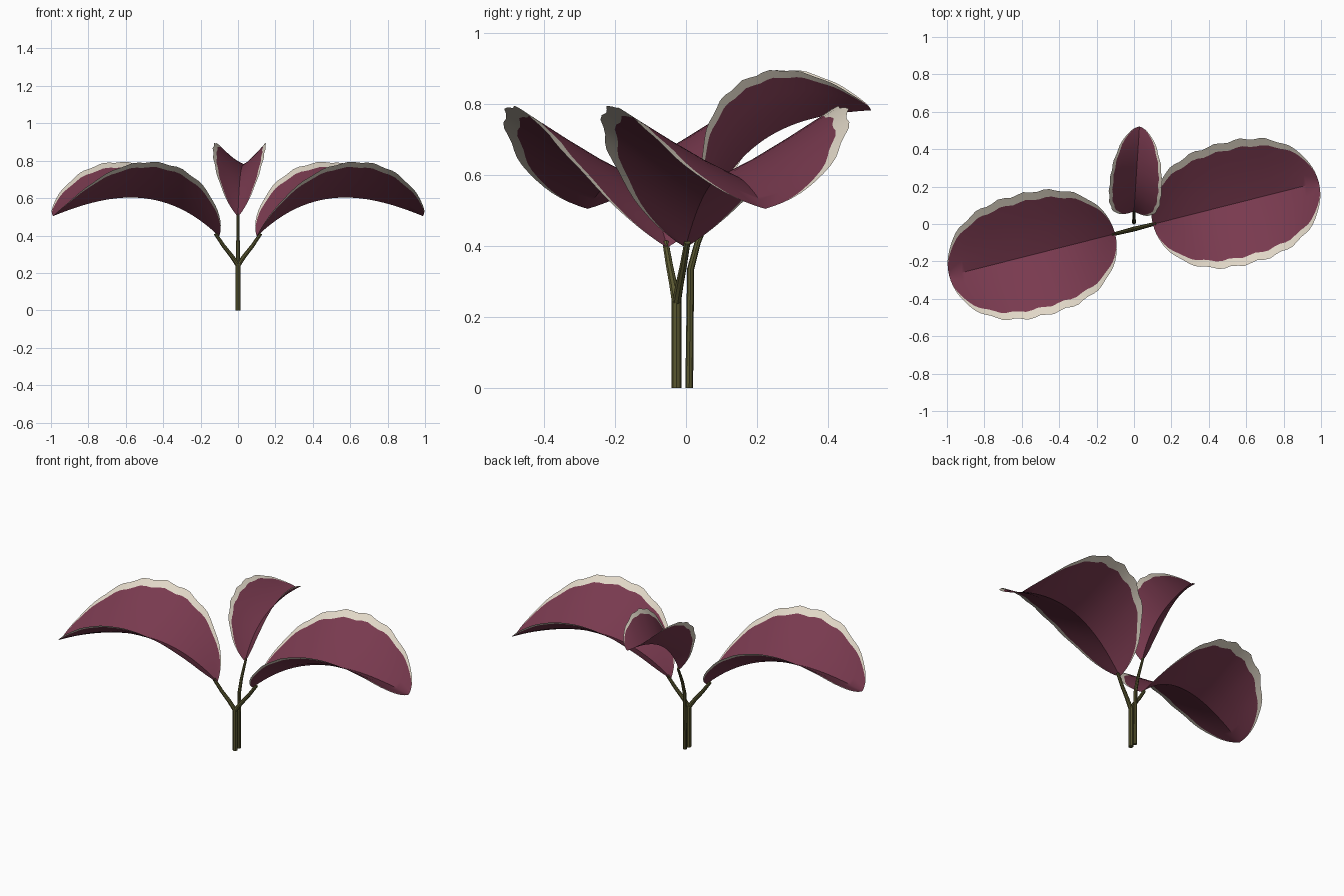
import bpy
import bmesh
from math import sin, cos, pi, radians
from mathutils import Matrix, Vector

cube = bpy.data.objects.get("Cube")
if cube:
    bpy.data.objects.remove(cube, do_unlink=True)


def make_material(name, rgb):
    mat = bpy.data.materials.new(name)
    mat.use_nodes = True
    color = (*rgb, 1.0)
    mat.diffuse_color = color
    mat.node_tree.nodes["Principled BSDF"].inputs["Base Color"].default_value = color
    return mat


PURPLE = make_material("leaf purple", (0.19, 0.042, 0.078))
CREAM = make_material("leaf edge cream", (0.75, 0.68, 0.57))
OLIVE = make_material("stem olive", (0.10, 0.095, 0.03))

LENGTH = 0.915
ROWS = 40
COLUMNS = (-1, -0.87, -0.6, -0.3, 0, 0.3, 0.6, 0.87, 1)


def smooth(obj):
    bpy.ops.object.select_all(action="DESELECT")
    obj.select_set(True)
    bpy.context.view_layer.objects.active = obj
    bpy.ops.object.shade_smooth_by_angle(angle=radians(35))


def make_leaf(name, base, yaw, pitch=0, scale=1, spread=1, lift=1):
    """Arched oval blade folded up along its midrib, with a pale rim."""
    place = (Matrix.Translation(base) @ Matrix.Rotation(radians(yaw), 4, "Z")
             @ Matrix.Rotation(radians(-pitch), 4, "Y") @ Matrix.Scale(scale, 4))
    bm = bmesh.new()
    grid = []
    for i in range(ROWS + 1):
        t = (1 - cos(pi * i / ROWS)) / 2
        u = LENGTH * t
        ripple = 1 + 0.02 * sin(14 * pi * t)
        half = 0.33 * max(0, 1 - abs(2 * t - 1) ** 2.4) ** 0.5 * ripple
        arch = 0.94 * u - 1.23 * u ** 2 + 0.364 * u ** 3
        rise = 0.58 * (1 - 0.5 * t ** 6) * half * lift
        grid.append([bm.verts.new(place @ Vector(
            (u, f * half * spread, arch + rise * abs(f) ** 1.12))) for f in COLUMNS])
    last = len(COLUMNS) - 2
    for a, b in zip(grid, grid[1:]):
        for j in range(last + 1):
            face = bm.faces.new((a[j], b[j], b[j + 1], a[j + 1]))
            face.material_index = int(j in (0, last))
    bmesh.ops.remove_doubles(bm, verts=bm.verts, dist=0.0005)
    mesh = bpy.data.meshes.new(name)
    bm.to_mesh(mesh)
    bm.free()
    mesh.materials.append(PURPLE)
    mesh.materials.append(CREAM)
    obj = bpy.data.objects.new(name, mesh)
    bpy.context.collection.objects.link(obj)
    smooth(obj)


def make_stem(name, points, radius, taper=1):
    """Thin round stalk along a path, narrowing to its end."""
    curve = bpy.data.curves.new(name, "CURVE")
    curve.dimensions = "3D"
    curve.bevel_depth = radius
    curve.bevel_resolution = 2
    curve.use_fill_caps = True
    spline = curve.splines.new("POLY")
    spline.points.add(len(points) - 1)
    for i, (p, co) in enumerate(zip(spline.points, points)):
        p.co = (*co, 1)
        p.radius = 1 + (taper - 1) * i / (len(points) - 1)
    curve.materials.append(OLIVE)
    obj = bpy.data.objects.new(name, curve)
    bpy.context.collection.objects.link(obj)
    bpy.ops.object.select_all(action="DESELECT")
    obj.select_set(True)
    bpy.context.view_layer.objects.active = obj
    bpy.ops.object.convert(target="MESH")
    smooth(bpy.context.view_layer.objects.active)


# Main stem with a fork to two opposite large leaves
Y0 = -0.027
YAW = 14.2
make_stem("main_stem", [(0, Y0, 0), (0, Y0, 0.25)], 0.014)
for side, turn in (("left", 0), ("right", 180)):
    ang = radians(YAW + turn)
    path = [(r * cos(ang), Y0 + r * sin(ang), z)
            for r, z in ((0, 0.24), (0.035, 0.29), (0.08, 0.345), (0.125, 0.41))]
    make_stem(side + "_branch", path, 0.013, 0.7)
    base = (0.104 * cos(ang), Y0 + 0.104 * sin(ang), 0.395)
    make_leaf(side + "_leaf", base, YAW + turn)

# Young leaf on its own bending stalk
make_stem("young_stem", [(0, 0.009, 0), (0, 0.013, 0.335), (0, 0.033, 0.41),
                         (0, 0.058, 0.47), (0, 0.078, 0.515)], 0.011, 0.6)
make_leaf("young_leaf", (0, 0.068, 0.5), 86.3, pitch=25, scale=0.58,
          spread=0.73, lift=1.52)
